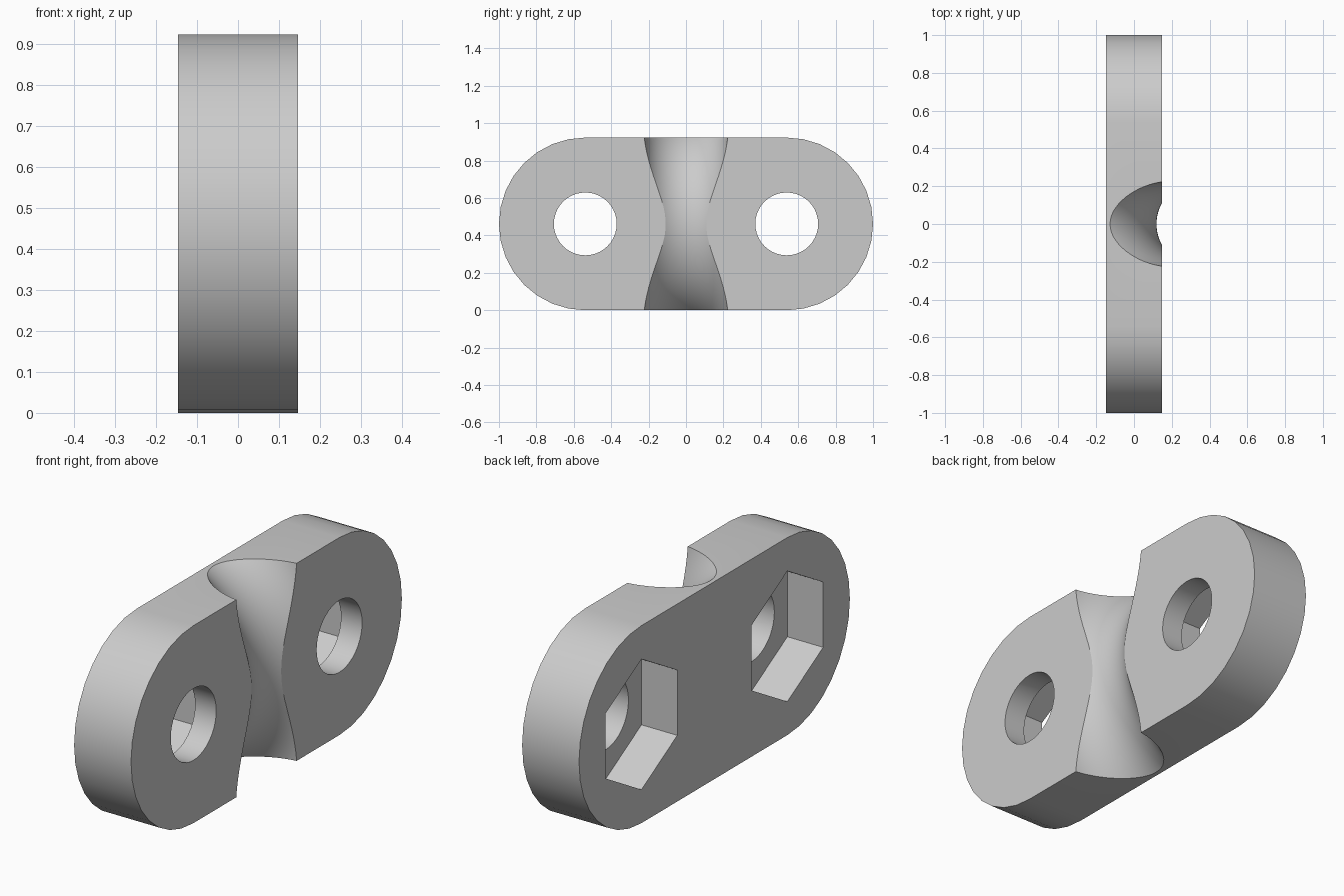
import bpy
import bmesh
from math import pi, sin, cos, radians

cube = bpy.data.objects.get("Cube")
if cube:
    bpy.data.objects.remove(cube, do_unlink=True)

HALF_X = 0.147          # half thickness
RADIUS = 0.4615         # rounded end radius, also mid height
END_Y = 1 - RADIUS      # centre of each rounded end
BORE_R = 0.168
HEX_R = 0.305
POCKET_FLOOR = 0.038

grey = bpy.data.materials.new("light_grey")
grey.use_nodes = True
grey.diffuse_color = (0.6, 0.6, 0.6, 1)
grey.node_tree.nodes["Principled BSDF"].inputs["Base Color"].default_value = grey.diffuse_color


def arc(y, radius, start, sweep, steps):
    """Points in the YZ plane, angles measured from +y towards +z."""
    return [(y + radius * cos(start + sweep * i / steps),
             RADIUS + radius * sin(start + sweep * i / steps)) for i in range(steps + 1)]


def prism(name, outline, x0, x1):
    """Extrude a YZ outline along x."""
    bm = bmesh.new()
    face = bm.faces.new([bm.verts.new((x0, y, z)) for y, z in outline])
    new = bmesh.ops.extrude_face_region(bm, geom=[face])["geom"]
    verts = [v for v in new if isinstance(v, bmesh.types.BMVert)]
    bmesh.ops.translate(bm, verts=verts, vec=(x1 - x0, 0, 0))
    bmesh.ops.recalc_face_normals(bm, faces=bm.faces)
    mesh = bpy.data.meshes.new(name)
    bm.to_mesh(mesh)
    bm.free()
    obj = bpy.data.objects.new(name, mesh)
    bpy.context.collection.objects.link(obj)
    return obj


def cut(target, cutter):
    """Subtract the cutter and discard it."""
    cutter.hide_render = True
    mod = target.modifiers.new("cut", "BOOLEAN")
    mod.operation = "DIFFERENCE"
    mod.solver = "EXACT"
    mod.object = cutter
    bpy.context.view_layer.objects.active = target
    bpy.ops.object.modifier_apply(modifier=mod.name)
    bpy.data.objects.remove(cutter, do_unlink=True)


# Plate with two rounded ends
plate = prism("link_plate",
              arc(END_Y, RADIUS, -pi / 2, pi, 16) + arc(-END_Y, RADIUS, pi / 2, pi, 16),
              -HALF_X, HALF_X)
plate.data.materials.append(grey)

# Bolt holes, each with a hexagonal nut pocket on the -x side
for side in (-1, 1):
    y = side * END_Y
    cut(plate, prism("bolt_hole", arc(y, BORE_R, 0, 2 * pi, 40)[:-1], -0.3, 0.3))
    cut(plate, prism("nut_pocket", arc(y, HEX_R, pi / 2, 2 * pi, 6)[:-1], -0.3, POCKET_FLOOR))

# Curved saddle groove across the +x side
bpy.ops.mesh.primitive_torus_add(major_radius=0.782, minor_radius=0.226,
                                 major_segments=128, minor_segments=64,
                                 location=(-0.437, 0, RADIUS), rotation=(pi / 2, 0, 0))
cut(plate, bpy.context.object)

# Smooth the curved walls, keep the rims sharp
bpy.ops.object.select_all(action="DESELECT")
plate.select_set(True)
bpy.context.view_layer.objects.active = plate
bpy.ops.object.shade_smooth_by_angle(angle=radians(25))
